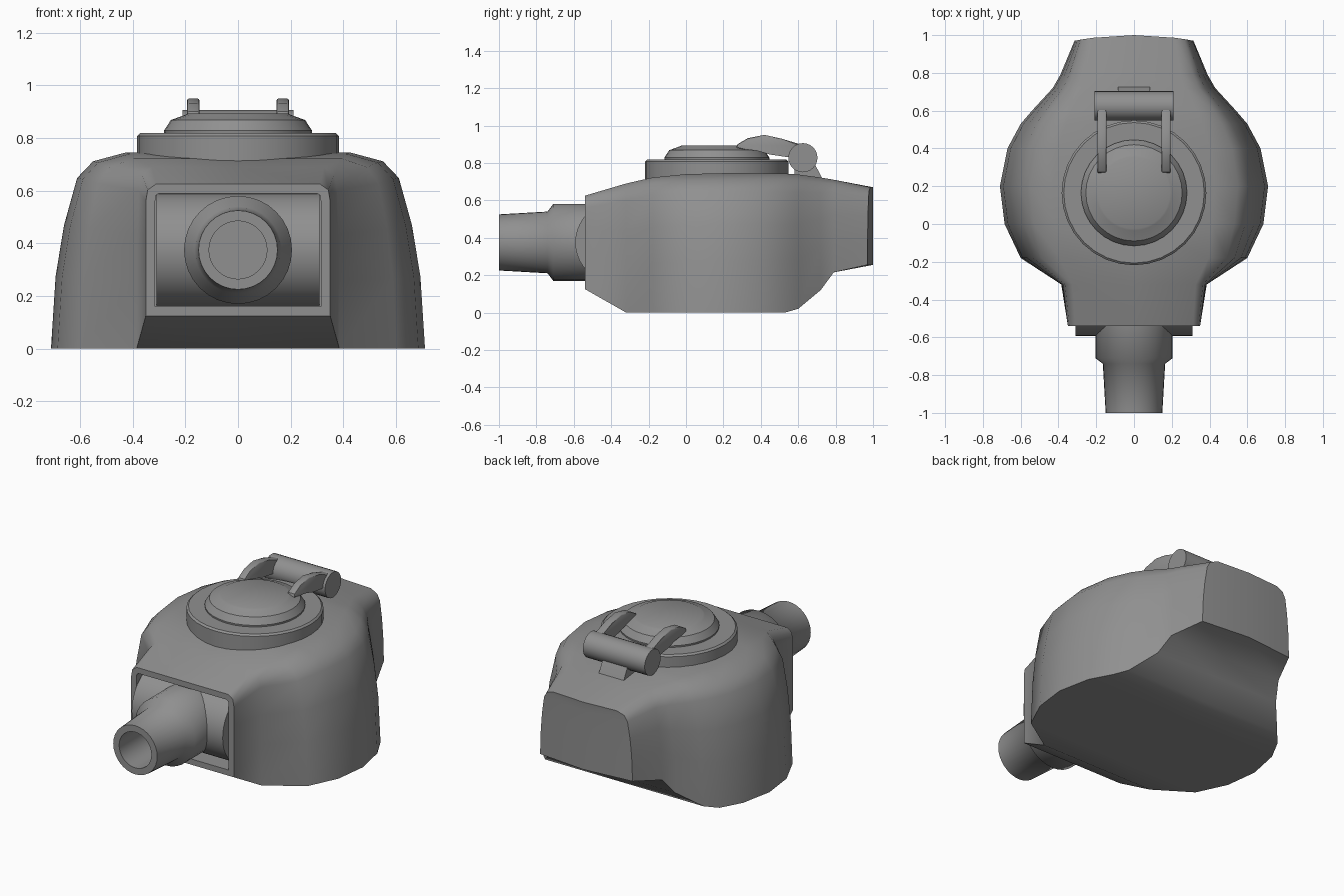
import bpy, bmesh, math
from mathutils import Matrix

if "Cube" in bpy.data.objects:
    bpy.data.objects.remove(bpy.data.objects["Cube"])

steel = bpy.data.materials.new("dark_steel")
steel.diffuse_color = (.28, .28, .28, 1)
steel.use_nodes = True
steel.node_tree.nodes["Principled BSDF"].inputs["Base Color"].default_value = steel.diffuse_color


def finish(bm, name, angle=35):
    bmesh.ops.remove_doubles(bm, verts=bm.verts, dist=1e-5)
    bmesh.ops.recalc_face_normals(bm, faces=bm.faces)
    me = bpy.data.meshes.new(name)
    bm.to_mesh(me)
    bm.free()
    me.materials.append(steel)
    ob = bpy.data.objects.new(name, me)
    bpy.context.collection.objects.link(ob)
    bpy.ops.object.select_all(action='DESELECT')
    ob.select_set(True)
    bpy.context.view_layer.objects.active = ob
    bpy.ops.object.shade_smooth_by_angle(angle=math.radians(angle))
    return ob


def lathe(name, profile, loc, rot=None, segs=32, angle=35):
    """Revolve (radius, height) points about z, then turn and place."""
    bm = bmesh.new()
    rings = []
    for r, h in profile:
        rings.append([bm.verts.new((r * math.cos(2 * math.pi * i / segs),
                                    r * math.sin(2 * math.pi * i / segs), h))
                      for i in range(segs)])
    for a, b in zip(rings, rings[1:]):
        for i in range(segs):
            j = (i + 1) % segs
            bm.faces.new((a[i], a[j], b[j], b[i]))
    bm.faces.new(rings[0])
    bm.faces.new(rings[-1])
    m = Matrix.Translation(loc)
    if rot:
        m = m @ rot
    bmesh.ops.transform(bm, matrix=m, verts=bm.verts)
    return finish(bm, name, angle)


def extrude_x(name, outline, x0, x1, bevel=0.0):
    """Extrude a (y, z) outline from x0 to x1."""
    bm = bmesh.new()
    a = [bm.verts.new((x0, y, z)) for y, z in outline]
    b = [bm.verts.new((x1, y, z)) for y, z in outline]
    n = len(a)
    for i in range(n):
        bm.faces.new((a[i], a[(i + 1) % n], b[(i + 1) % n], b[i]))
    caps = [bm.faces.new(a), bm.faces.new(b)]
    if bevel:
        edges = list({e for f in caps for e in f.edges})
        bmesh.ops.bevel(bm, geom=edges, offset=bevel, segments=2,
                        profile=0.5, affect='EDGES')
    return finish(bm, name)


# Turret shell: loft of cross-sections (y, half width, top, bottom, roundness)
sections = [
    (-0.54, .350, .625, .125, 0), (-.32, .385, .69, 0, .15),
    (-.18, .600, .722, 0, .8), (0, .685, .740, 0, 1), (.2, .71, .745, 0, 1),
    (.4, .670, .745, 0, 1), (.53, .60, .743, 0, 1), (.60, .54, .738, .02, .95),
    (.72, .43, .722, .12, .9), (.79, .39, .710, .215, .85),
    (.97, .315, .670, .255, .7),
]
# (height fraction, width ratio at the boxy nose, width ratio at the round middle)
levels = [(0, 1, 1), (.37, 1, .975), (.63, 1, .93), (.87, 1, .86),
          (.955, .98, .775), (1, .89, .60)]
bm = bmesh.new()
loops = []
for y, w, t, b, k in sections:
    half = [(w * (n + (m - n) * k), b + (t - b) * u) for u, n, m in levels]
    pts = ([(0, b)] + half + [(0, t)] + [(-x, z) for x, z in reversed(half)])
    # the rear plate bows outwards towards its centre line
    bow = .03 if y == .97 else 0
    loops.append([bm.verts.new((x, y + bow * (1 - (x / w) ** 2), z))
                  for x, z in pts])
n = len(loops[0])
for a, b in zip(loops, loops[1:]):
    for i in range(n):
        j = (i + 1) % n
        bm.faces.new((a[i], a[j], b[j], b[i]))
front = bm.faces.new(loops[0])
# rear plate: a centre column joined to each side
rear, top = loops[-1], len(levels)
mid = ([rear[0]] + [bm.verts.new((0, 1, rear[i].co.z)) for i in range(2, top)]
       + [rear[top + 1]])
for i in range(1, top):
    bm.faces.new((mid[i - 1], rear[i], rear[i + 1], mid[i]))
    bm.faces.new((mid[i - 1], mid[i], rear[n - i - 1], rear[n - i]))
bm.normal_update()
# recessed gun opening in the nose
bmesh.ops.inset_region(bm, faces=[front], thickness=.035, use_even_offset=True)
res = bmesh.ops.extrude_face_region(bm, geom=[front])
for v in [g for g in res['geom'] if isinstance(g, bmesh.types.BMVert)]:
    v.co.y += .12
if front.is_valid:
    bmesh.ops.delete(bm, geom=[front], context='FACES_ONLY')
finish(bm, "turret_shell", 56)

# Rotating mantlet drum and gun barrel
turn_x = Matrix.Rotation(math.radians(90), 4, 'Y')
turn_front = Matrix.Rotation(math.radians(90), 4, 'X')
lathe("mantlet_drum", [(.217, -.31), (.217, .31)], (0, -.375, .375), turn_x, 40)
lathe("gun_barrel", [(.205, .45), (.205, .71), (.165, .74), (.15, 1.0),
                     (.11, 1.0), (.11, .75)], (0, 0, .375), turn_front, angle=60)

# Cupola ring and hatch lid with a bevelled rim
lathe("cupola_ring", [(.383, .69), (.383, .808), (.372, .818), (.26, .818)],
      (0, .165, 0))
lathe("hatch_lid", [(.278, .80), (.281, .828), (.255, .868), (.2, .888),
                    (.19, .893)], (0, .165, 0))

# Hinge: barrel, foot and two curved arms
lathe("hinge_barrel", [(.078, -.21), (.078, .21)], (0, .625, .828), turn_x, 24)
extrude_x("hinge_foot", [(.58, .70), (.735, .70), (.72, .735), (.69, .79),
                         (.58, .80)], -.085, .085)
arm = [(.268, .875), (.275, .90), (.33, .932), (.42, .95), (.51, .93),
       (.61, .90), (.62, .83), (.55, .83), (.45, .845), (.38, .865), (.32, .872)]
for side, label in ((-1, "left"), (1, "right")):
    extrude_x("hinge_arm_" + label, arm, side * .17 - .024, side * .17 + .024, .008)
